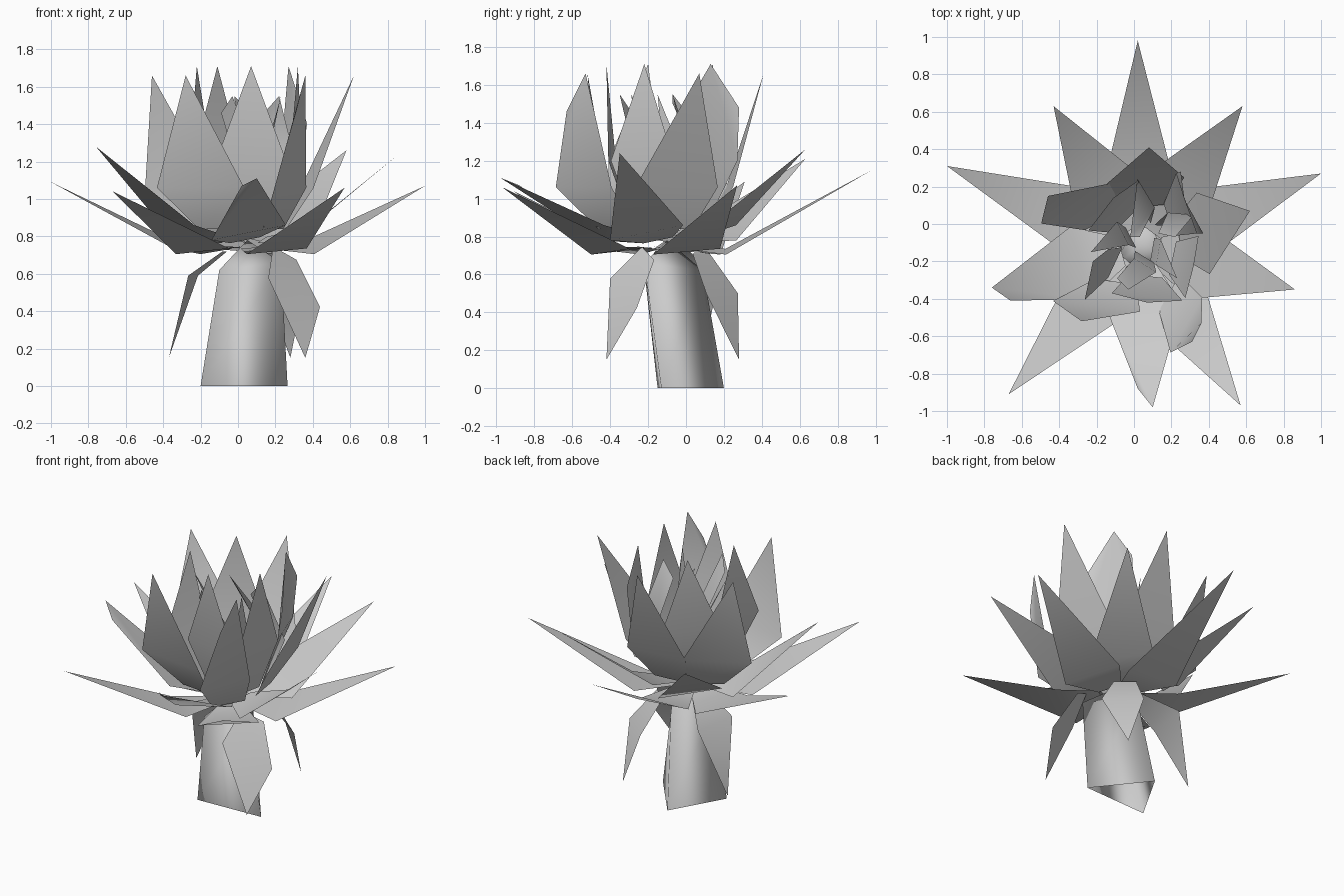
import bpy
from math import sin, cos, atan2, hypot, radians, degrees
from mathutils import Vector

if "Cube" in bpy.data.objects:
    bpy.data.objects.remove(bpy.data.objects["Cube"])


def make_mesh(name, verts, faces):
    me = bpy.data.meshes.new(name)
    me.from_pydata([tuple(v) for v in verts], [], faces)
    me.update()
    for p in me.polygons:
        p.use_smooth = True
    ob = bpy.data.objects.new(name, me)
    bpy.context.collection.objects.link(ob)
    return ob


def petal(name, base, mid, tip, angle, w_base, w_mid, roll=0.0, left=None, right=None):
    """Blade with narrow base, wide middle, pointed tip and optional side shoulders."""
    a = radians(angle)
    t = Vector((-sin(a), cos(a), roll))
    b, m = Vector(base), Vector(mid)
    verts = [b - t * w_base, b + t * w_base, m + t * w_mid, m - t * w_mid, Vector(tip)]
    faces = [(0, 1, 2, 3), (3, 2, 4)]
    if left:
        verts.append(Vector(left))
        faces.append((2, 5, 4))
    if right:
        verts.append(Vector(right))
        faces.append((4, len(verts) - 1, 3))
    return make_mesh(name, verts, faces)


# three-sided leaning stem, open at the bottom, closing to a point on top
stem = [(-.20, -.15, 0), (.265, -.13, 0), (0, .20, 0),
        (-.10, -.22, .62), (.23, -.22, .66), (.05, .09, .62),
        (.05, -.10, .78)]
faces = [(i, (i + 1) % 3, 3 + (i + 1) % 3, 3 + i) for i in range(3)]
faces += [(3 + i, 3 + (i + 1) % 3, 6) for i in range(3)]
make_mesh("stem", stem, faces)

# spreading leaves: lower and upper ring
CX, CY = .03, -.12


def ring(name, tips, r_mid, z_base, z_mid, w_mid, roll, shoulders={}):
    for i, (x, y, z) in enumerate(tips):
        dx, dy = x - CX, y - CY
        r = hypot(dx, dy)
        ux, uy = dx / r, dy / r
        petal(f"{name}_{i + 1}", (CX + ux * .1, CY + uy * .1, z_base),
              (CX + ux * r_mid, CY + uy * r_mid, z_mid), (x, y, z),
              degrees(atan2(dy, dx)), .08, w_mid, roll, **shoulders.get(i, {}))


ring("lower_leaf", [(.02, .98, 1.15), (1.0, .27, 1.07), (.57, -.97, 1.06),
                    (-.67, -.91, 1.04), (-1.0, .31, 1.09)], .33, .74, .72, .19, .08)
ring("upper_leaf", [(.58, .63, 1.26), (.86, -.35, 1.24), (.10, -.98, 1.11),
                    (-.76, -.34, 1.28), (-.43, .63, 1.21)], .33, .78, .82, .20, .2,
     {2: dict(right=(.02, -.88, 1.07)), 3: dict(left=(-.66, -.41, 1.20))})

# drooping leaves under the crown
petal("drooping_leaf_1", (.25, -.20, .71), (.30, -.33, .50), (.36, -.42, .15), -63, .07, .155, -.5)
petal("drooping_leaf_2", (-.07, -.05, .72), (-.24, .03, .59), (-.37, .08, .15), 170, .07, .15)
petal("drooping_leaf_3", (.14, .08, .71), (.25, .19, .50), (.28, .28, .15), 50, .07, .13)


# upright petals: tip xy, middle xy, facing angle, half width
def upright(name, rows, z_base, z_mid, z_tip, pull, w_base, shoulders={}):
    for i, (tx, ty, mx, my, ang, w) in enumerate(rows):
        bx, by = mx + (.05 - mx) * pull, my + (-.11 - my) * pull
        petal(f"{name}_{i + 1}", (bx, by, z_base), (mx, my, z_mid),
              (tx, ty, z_tip), ang, w_base, w, **shoulders.get(i, {}))


upright("outer_petal", [
    (.62, .07, .37, -.05, 9, .22),
    (.08, .41, .06, .23, 95, .21),
    (-.46, .15, -.31, .11, 120, .215),
    (-.28, -.52, -.20, -.44, -97, .235),
    (.36, -.53, .28, -.54, -30, .17)], .84, 1.06, 1.66, .4, .11,
    {4: dict(right=(.31, -.63, 1.46))})

upright("inner_petal", [
    (.27, .13, .28, .11, 19, .17),
    (-.11, .14, -.11, .10, 135, .19),
    (-.22, -.20, -.20, -.27, 155, .15),
    (.07, -.42, .07, -.39, -96, .19),
    (.32, -.22, .31, -.23, -12, .17)], .86, 1.20, 1.71, .4, .09,
    {0: dict(left=(.25, .28, 1.48), right=(.37, -.05, 1.40))})

# small petals in the heart, lean across the middle
upright("heart_petal", [
    (-.02, -.07, .065, .165, 31, .09),
    (.22, -.07, .25, .055, 85, .07),
    (-.23, -.15, -.06, -.05, 207, .07),
    (-.03, -.35, .06, -.22, -122, .07),
    (.23, -.29, .13, -.15, -10, .07)], .88, 1.15, 1.55, .4, .06,
    {0: dict(right=(.03, -.07, 1.5)), 1: dict(left=(.13, -.05, 1.45)),
     3: dict(right=(-.09, -.29, 1.46))})
